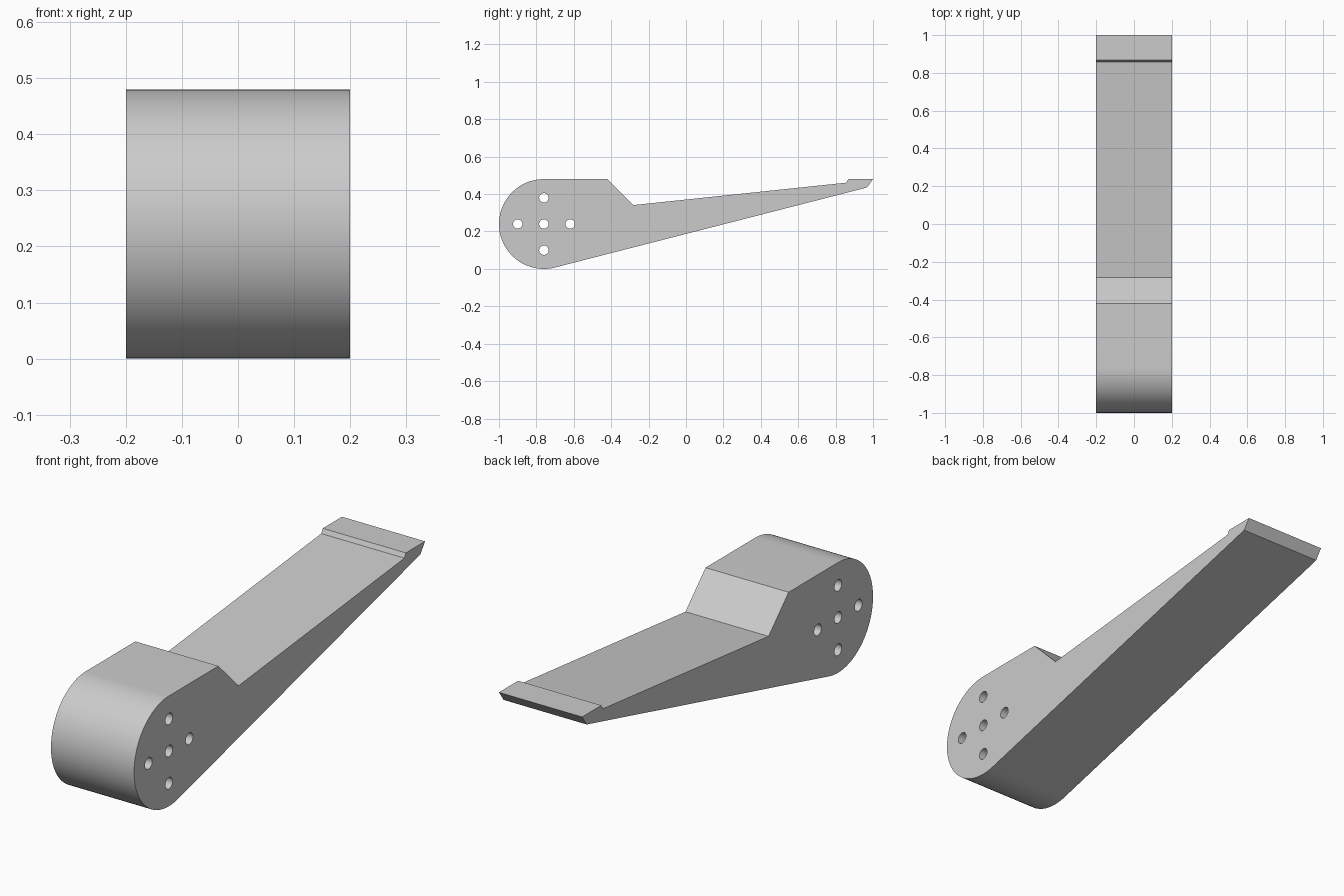
import bpy, bmesh
from math import sin, cos, radians
from mathutils import Matrix

cube = bpy.data.objects.get("Cube")
if cube:
    bpy.data.objects.remove(cube)

HALF_WIDTH = 0.2
HUB_Y, HUB_Z, HUB_R = -0.76, 0.24, 0.24
HOLE_R, HOLE_SPACING = 0.025, 0.14

grey = bpy.data.materials.new("plain grey")
grey.use_nodes = True
colour = (0.6, 0.6, 0.6, 1)
grey.diffuse_color = colour
grey.node_tree.nodes["Principled BSDF"].inputs["Base Color"].default_value = colour


def make_object(name, bm):
    bmesh.ops.recalc_face_normals(bm, faces=bm.faces)
    mesh = bpy.data.meshes.new(name)
    bm.to_mesh(mesh)
    bm.free()
    mesh.materials.append(grey)
    obj = bpy.data.objects.new(name, mesh)
    bpy.context.collection.objects.link(obj)
    return obj


# Side profile: round hub, tangent underside, tapered arm with a raised lip
STEPS = 48
START, END = 90, 284.4
profile = []
for i in range(STEPS + 1):
    a = radians(START + (END - START) * i / STEPS)
    profile.append((HUB_Y + HUB_R * cos(a), HUB_Z + HUB_R * sin(a)))
profile += [(0.968, 0.435), (1.0, 0.48), (0.868, 0.48), (0.858, 0.461),
            (-0.282, 0.341), (-0.42, 0.48)]

# Lever arm, extruded across its width
bm = bmesh.new()
side = bm.faces.new([bm.verts.new((-HALF_WIDTH, y, z)) for y, z in profile])
grown = bmesh.ops.extrude_face_region(bm, geom=[side])
moved = [v for v in grown["geom"] if isinstance(v, bmesh.types.BMVert)]
bmesh.ops.translate(bm, verts=moved, vec=(2 * HALF_WIDTH, 0, 0))
arm = make_object("lever_arm", bm)

# Cutter: a cross of five pins through the hub
bm = bmesh.new()
for dy, dz in [(0, 0), (1, 0), (-1, 0), (0, 1), (0, -1)]:
    place = Matrix.Translation((0, HUB_Y + dy * HOLE_SPACING, HUB_Z + dz * HOLE_SPACING))
    bmesh.ops.create_cone(bm, cap_ends=True, segments=32, radius1=HOLE_R, radius2=HOLE_R,
                          depth=3 * HALF_WIDTH,
                          matrix=place @ Matrix.Rotation(radians(90), 4, "Y"))
cutter = make_object("hole_cutter", bm)
cutter.hide_render = True

# Drill the holes and drop the cutter
drill = arm.modifiers.new("holes", "BOOLEAN")
drill.operation = "DIFFERENCE"
drill.solver = "EXACT"
drill.object = cutter
for o in bpy.context.selected_objects:
    o.select_set(False)
bpy.context.view_layer.objects.active = arm
arm.select_set(True)
bpy.ops.object.modifier_apply(modifier=drill.name)
bpy.data.objects.remove(cutter)

# Smooth the hub and bores, keep the other edges crisp
bpy.ops.object.shade_smooth_by_angle(angle=radians(20))
